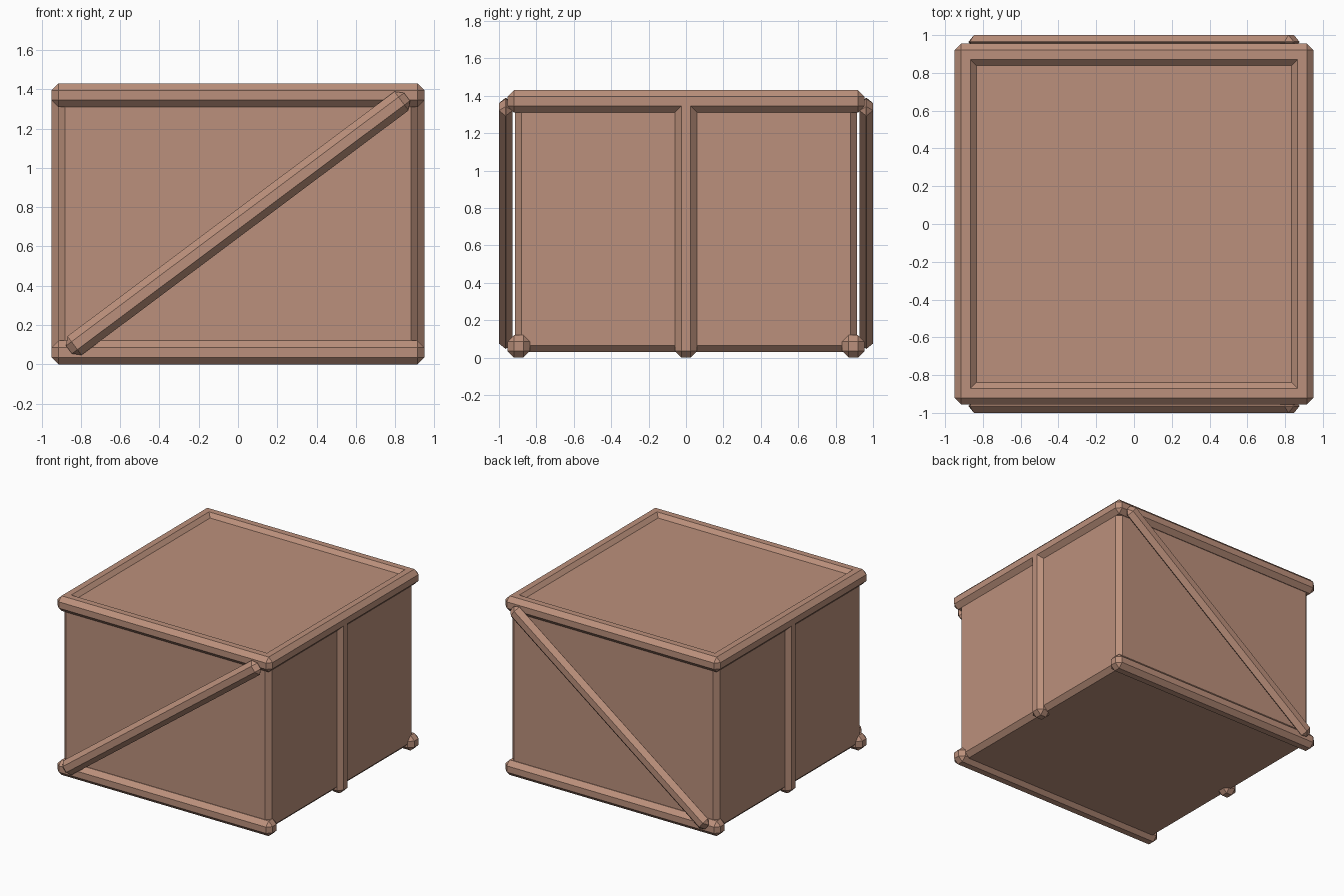
import bpy, bmesh, math
from mathutils import Matrix, Vector

old = bpy.data.objects.get("Cube")
if old:
    bpy.data.objects.remove(old, do_unlink=True)

# One wood colour
wood = bpy.data.materials.new("warm_wood")
color = (0.50, 0.28, 0.20, 1)
wood.diffuse_color = color
wood.use_nodes = True
wood.node_tree.nodes["Principled BSDF"].inputs["Base Color"].default_value = color

BEAM = 0.12       # beam thickness
CHAMFER = 0.035


def chamfered_box(name, center, size, angle=0, chamfer=CHAMFER):
    """Box with flat chamfers on every edge, turned about the y axis."""
    bm = bmesh.new()
    bmesh.ops.create_cube(bm, size=1)
    bmesh.ops.scale(bm, vec=Vector(size), verts=bm.verts)
    bmesh.ops.bevel(bm, geom=bm.edges[:], offset=chamfer, segments=1,
                    affect='EDGES', clamp_overlap=True)
    bm.transform(Matrix.Translation(center) @ Matrix.Rotation(angle, 4, 'Y'))
    mesh = bpy.data.meshes.new(name)
    bm.to_mesh(mesh)
    bm.free()
    mesh.materials.append(wood)
    obj = bpy.data.objects.new(name, mesh)
    bpy.context.collection.objects.link(obj)
    return obj


HALF_X, HALF_Y, TOP = 0.95, 0.955, 1.43
in_x, in_y, half = HALF_X - BEAM / 2, HALF_Y - BEAM / 2, BEAM / 2

# Crate body
chamfered_box("crate_body", (0, 0, 0.715), (1.83, 1.83, 1.37))

# Front and back: rim beam, base beam and diagonal brace
for side, s in (("front", -1), ("back", 1)):
    chamfered_box(side + "_top_beam", (0, s * in_y, TOP - half), (2 * HALF_X, BEAM, BEAM))
    chamfered_box(side + "_base_beam", (0, s * in_y, half), (2 * HALF_X, BEAM, BEAM))
    chamfered_box(side + "_diagonal_brace", (0, s * 0.964, 0.718), (2.15, 0.072, BEAM),
                  angle=-math.radians(36.8))

# Sides: rim beam and centre post
for side, s in (("right", -1), ("left", 1)):
    chamfered_box(side + "_top_beam", (s * in_x, 0, TOP - half), (BEAM, 2 * HALF_Y, BEAM))
    chamfered_box(side + "_centre_post", (s * in_x, 0, 0.69), (BEAM, BEAM, 1.38))
